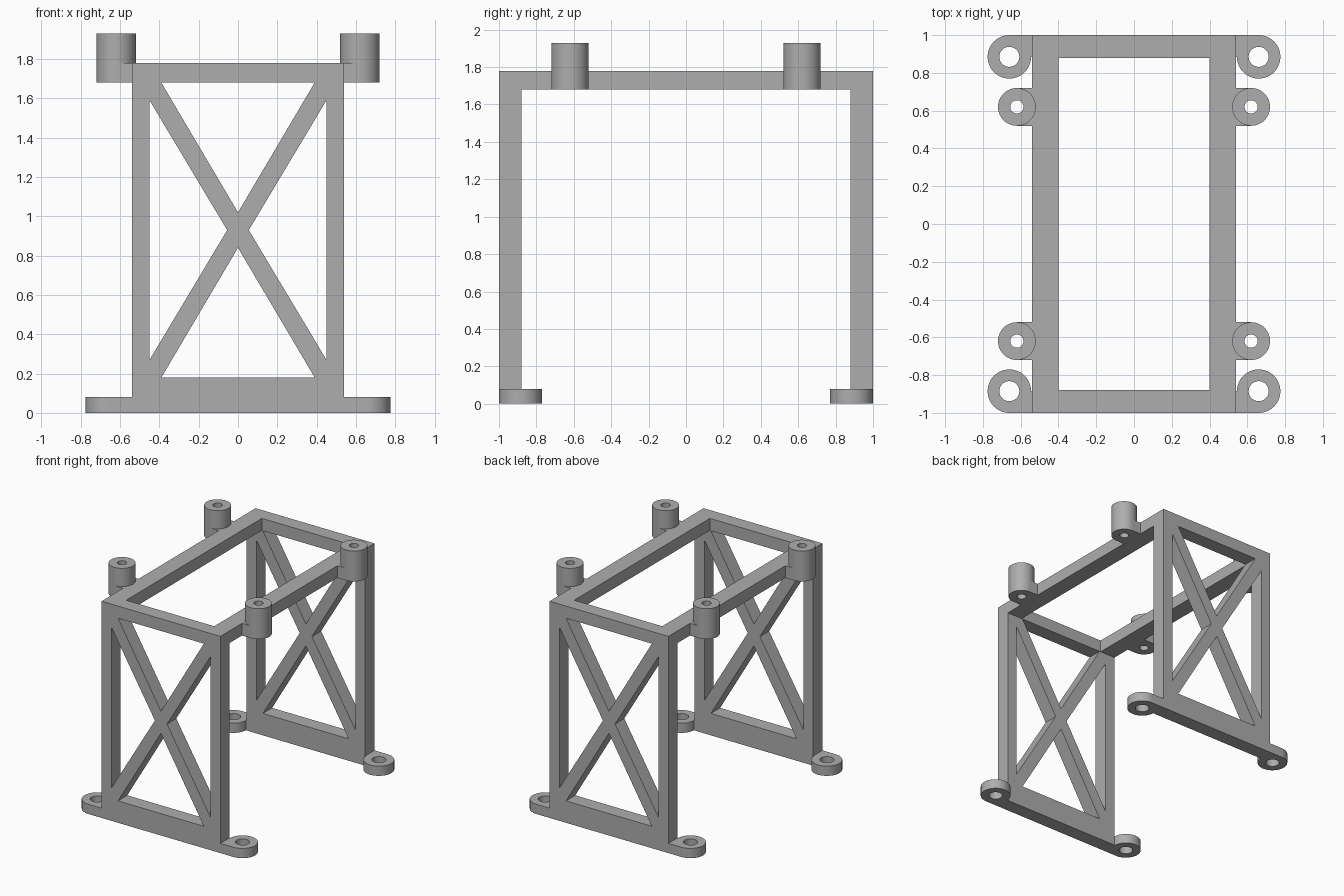
import bpy
import bmesh
from math import cos, sin, radians
from mathutils import Matrix, Vector

cube = bpy.data.objects.get("Cube")
if cube:
    bpy.data.objects.remove(cube, do_unlink=True)

grey = bpy.data.materials.new("plain grey")
grey.use_nodes = True
COLOUR = (0.42, 0.42, 0.42, 1)
grey.diffuse_color = COLOUR
grey.node_tree.nodes["Principled BSDF"].inputs["Base Color"].default_value = COLOUR


def arc(cx, cy, r, start=0, end=360, steps=48):
    """Points along an arc; a full circle leaves out its repeated end point."""
    count = steps if abs(end - start) == 360 else steps + 1
    angles = [radians(start + (end - start) * i / steps) for i in range(count)]
    return [(cx + r * cos(a), cy + r * sin(a)) for a in angles]


def rect(x0, y0, x1, y1):
    return [(x0, y0), (x1, y0), (x1, y1), (x0, y1)]


def extrude(name, loops, z0, z1, mirror, upright=False):
    """Fill an outline with holes, extrude it, and mirror it about the centre."""
    bm = bmesh.new()
    edges = []
    for loop in loops:
        verts = [bm.verts.new((x, y, z0)) for x, y in loop]
        edges += [bm.edges.new((a, b)) for a, b in zip(verts, verts[1:] + verts[:1])]
    bmesh.ops.triangle_fill(bm, use_beauty=True, edges=edges)
    geom = bmesh.ops.extrude_face_region(bm, geom=bm.faces[:])["geom"]
    top = [v for v in geom if isinstance(v, bmesh.types.BMVert)]
    bmesh.ops.translate(bm, verts=top, vec=Vector((0, 0, z1 - z0)))
    if upright:
        bm.transform(Matrix.Rotation(radians(90), 4, "X"))
    bmesh.ops.recalc_face_normals(bm, faces=bm.faces[:])
    mesh = bpy.data.meshes.new(name)
    bm.to_mesh(mesh)
    bm.free()
    mesh.materials.append(grey)
    obj = bpy.data.objects.new(name, mesh)
    bpy.context.collection.objects.link(obj)
    bpy.ops.object.select_all(action="DESELECT")
    obj.select_set(True)
    bpy.context.view_layer.objects.active = obj
    bpy.ops.object.shade_smooth_by_angle(angle=radians(30))
    mod = obj.modifiers.new("Mirror", "MIRROR")
    mod.use_axis = ("X" in mirror, "Y" in mirror, False)
    mod.use_mirror_merge = False
    return obj


# Cross-braced end frames: four triangular windows leave the X brace
MID = 0.93
windows = [[(s * 0.45, 0.27), (s * 0.45, 1.59), (s * 0.055, MID)] for s in (-1, 1)]
windows += [[(-0.39, MID + s * 0.75), (0.39, MID + s * 0.75), (0, MID + s * 0.09)]
            for s in (-1, 1)]
extrude("end_frames", [rect(-0.54, 0, 0.54, 1.78)] + windows, 0.88, 1, "Y", upright=True)

# Top side rails
extrude("top_rails", [rect(0.40, -0.88, 0.54, 0.88)], 1.68, 1.78, "X")

# Mounting feet with bolt holes
fx, fy, fr = 0.66, -0.885, 0.115
foot = arc(fx, fy, fr, -90, 180) + [(0.54, fy), (0.54, fy - fr)]
extrude("mounting_feet", [foot, arc(fx, fy, 0.053)], 0, 0.08, "XY")

# Hollow standoff posts
px, py, pr = 0.62, -0.62, 0.1
extrude("standoff_posts", [arc(px, py, pr), arc(px, py, 0.035)], 1.68, 1.93, "XY")

# Webs joining the posts to the rails, hollowed around the post bore
web = [(0.535, py + pr), (0.535, py - pr), (px, py - pr)]
web += arc(px, py, 0.07, 270, 90, 24) + [(px, py + pr)]
extrude("post_webs", [web], 1.68, 1.78, "XY")
